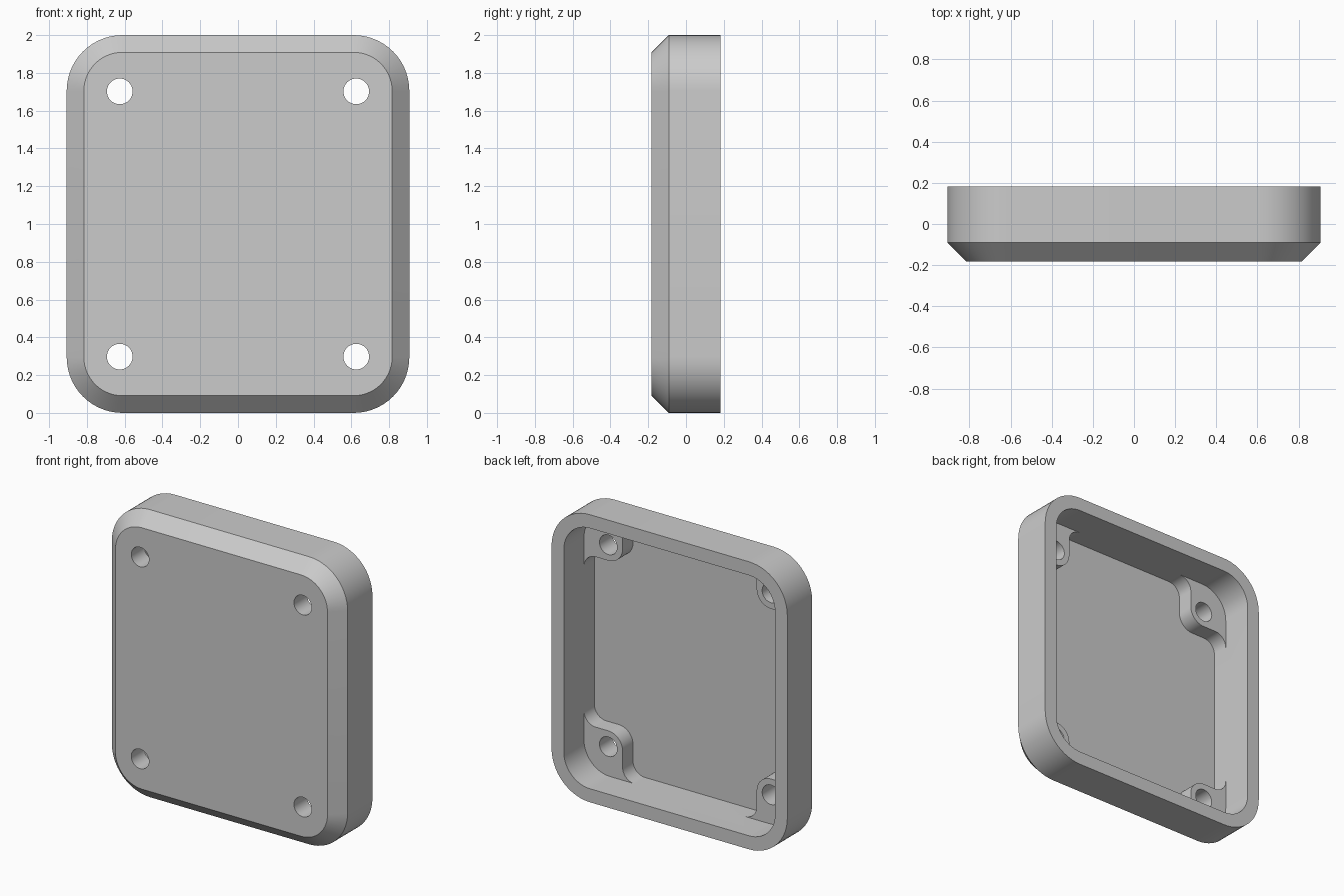
import bpy, bmesh, math
from mathutils import Vector

if "Cube" in bpy.data.objects:
    bpy.data.objects.remove(bpy.data.objects["Cube"], do_unlink=True)

HALF_W, HALF_H, HALF_D = 0.907, 1.0, 0.182
CHAMFER, WALL, RADIUS = 0.091, 0.094, 0.295
FLOOR_Y, BOSS_Y = -0.155, -0.04
HOLE_X, HOLE_Z, HOLE_R = 0.626, 0.702, 0.068
BOSS_R, FILLET = 0.11, 0.09

grey = bpy.data.materials.new("light_grey")
grey.use_nodes = True
grey.diffuse_color = (0.6, 0.6, 0.6, 1)
grey.node_tree.nodes["Principled BSDF"].inputs["Base Color"].default_value = (0.6, 0.6, 0.6, 1)


def rounded(corners, steps=14):
    """Outline in x/z from (x, z, radius) right-angle corners, each rounded by an arc."""
    points = []
    for i, (x, z, r) in enumerate(corners):
        here = Vector((x, z))
        to_prev = (Vector(corners[i - 1][:2]) - here).normalized()
        to_next = (Vector(corners[(i + 1) % len(corners)][:2]) - here).normalized()
        centre = here + (to_prev + to_next) * r
        for k in range(steps + 1):
            a = math.pi / 2 * k / steps
            points.append(centre - to_next * r * math.cos(a) - to_prev * r * math.sin(a))
    return points


def rectangle(inset):
    x, z, r = HALF_W - inset, HALF_H - inset, RADIUS - inset
    return rounded([(x, -z, r), (x, z, r), (-x, z, r), (-x, -z, r)])


def solid(name, sections):
    """Closed body through a list of (y, outline) sections."""
    bm = bmesh.new()
    rings = [[bm.verts.new((p.x, y, p.y + HALF_H)) for p in outline]
             for y, outline in sections]
    for a, b in zip(rings, rings[1:]):
        for i in range(len(a)):
            j = (i + 1) % len(a)
            bm.faces.new((a[i], a[j], b[j], b[i]))
    bm.faces.new(rings[0])
    bm.faces.new(rings[-1])
    bmesh.ops.recalc_face_normals(bm, faces=bm.faces)
    mesh = bpy.data.meshes.new(name)
    bm.to_mesh(mesh)
    bm.free()
    mesh.materials.append(grey)
    obj = bpy.data.objects.new(name, mesh)
    bpy.context.collection.objects.link(obj)
    return obj


def cut(target, cutter):
    cutter.hide_render = True
    mod = target.modifiers.new("cut", 'BOOLEAN')
    mod.operation, mod.solver, mod.object = 'DIFFERENCE', 'EXACT', cutter
    bpy.ops.object.select_all(action='DESELECT')
    bpy.context.view_layer.objects.active = target
    target.select_set(True)
    bpy.ops.object.modifier_apply(modifier=mod.name)
    bpy.data.objects.remove(cutter, do_unlink=True)


# Cover body with a chamfered front edge
cover = solid("cover", [(HALF_D, rectangle(0)),
                        (CHAMFER - HALF_D, rectangle(0)),
                        (-HALF_D, rectangle(CHAMFER))])

# Open back, down to the tops of the screw bosses
cut(cover, solid("cavity", [(HALF_D + 0.1, rectangle(WALL)), (BOSS_Y, rectangle(WALL))]))

# Deeper pocket that leaves a filleted boss in each corner
wx, wz = HALF_W - WALL, HALF_H - WALL
bx, bz = HOLE_X - BOSS_R, HOLE_Z - BOSS_R
quarter = [(wx, bz, FILLET), (bx, bz, BOSS_R), (bx, wz, FILLET)]
corners = []
for sx, sz in ((1, 1), (-1, 1), (-1, -1), (1, -1)):
    part = [(sx * x, sz * z, r) for x, z, r in quarter]
    corners += part if sx * sz > 0 else part[::-1]
pocket = rounded(corners)
cut(cover, solid("pocket", [(BOSS_Y + 0.05, pocket), (FLOOR_Y, pocket)]))

# Screw holes through the bosses
for sx in (-1, 1):
    for sz in (-1, 1):
        circle = [Vector((sx * HOLE_X + HOLE_R * math.cos(math.tau * i / 40),
                          sz * HOLE_Z + HOLE_R * math.sin(math.tau * i / 40)))
                  for i in range(40)]
        cut(cover, solid("screw_hole", [(HALF_D, circle), (-HALF_D - 0.1, circle)]))

bpy.ops.object.shade_smooth_by_angle(angle=math.radians(30))
